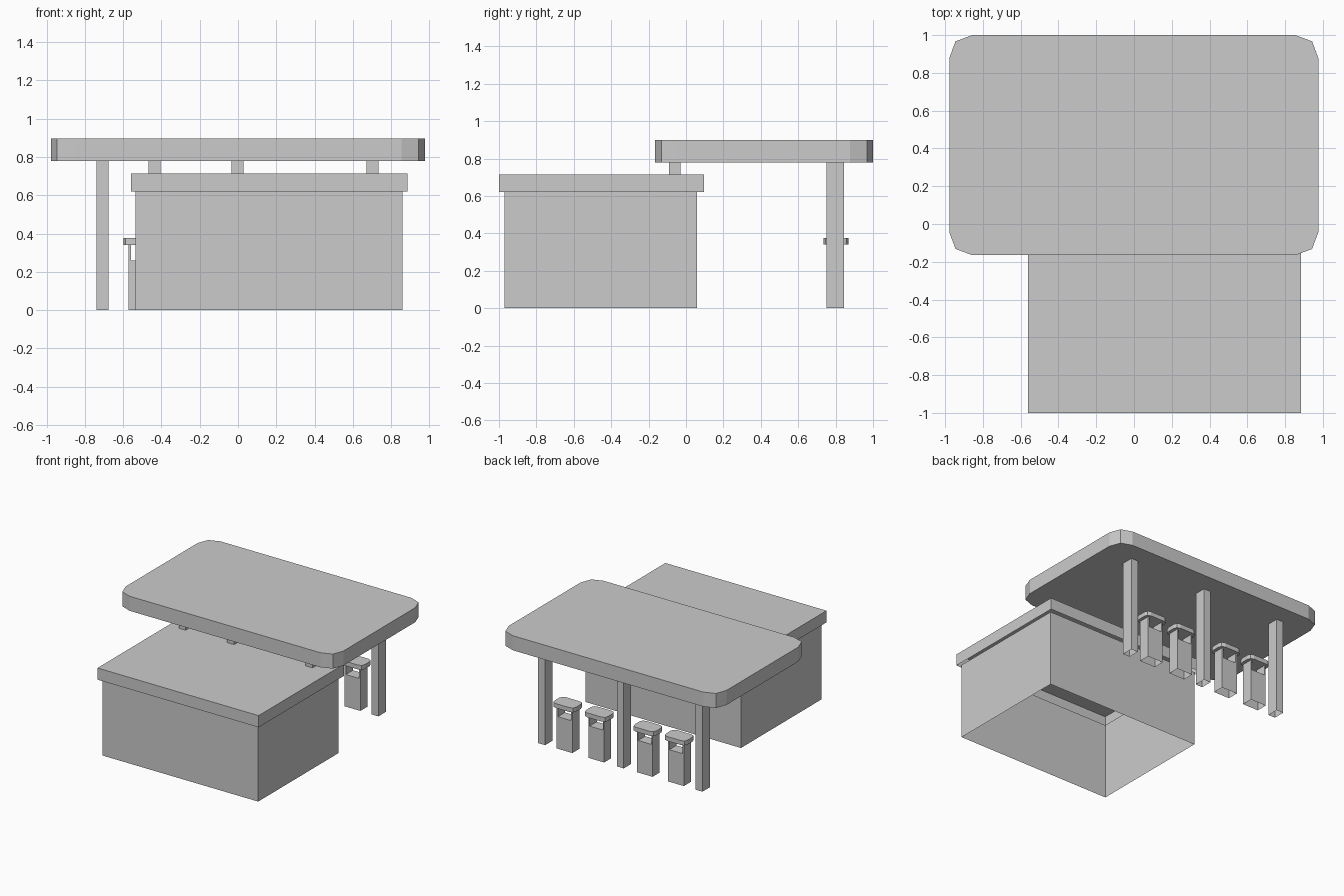
import bpy, bmesh

if "Cube" in bpy.data.objects:
    bpy.data.objects.remove(bpy.data.objects["Cube"])


def prism(name, outline, z0, z1, bottom=True, top=True):
    """Extrude a counter-clockwise plan outline, optionally leaving ends open."""
    bm = bmesh.new()
    lo = [bm.verts.new((x, y, z0)) for x, y in outline]
    hi = [bm.verts.new((x, y, z1)) for x, y in outline]
    n = len(outline)
    for i in range(n):
        j = (i + 1) % n
        bm.faces.new((lo[i], lo[j], hi[j], hi[i]))
    if bottom:
        bm.faces.new(lo[::-1])
    if top:
        bm.faces.new(hi)
    mesh = bpy.data.meshes.new(name)
    bm.to_mesh(mesh)
    bm.free()
    obj = bpy.data.objects.new(name, mesh)
    bpy.context.collection.objects.link(obj)
    return obj


def rect(x0, x1, y0, y1):
    return [(x0, y0), (x1, y0), (x1, y1), (x0, y1)]


def rounded(x0, x1, y0, y1, c):
    """Rectangle with each corner cut by two facets."""
    k = 0.27 * c
    return [(x0, y0 + c), (x0 + k, y0 + k), (x0 + c, y0),
            (x1 - c, y0), (x1 - k, y0 + k), (x1, y0 + c),
            (x1, y1 - c), (x1 - k, y1 - k), (x1 - c, y1),
            (x0 + c, y1), (x0 + k, y1 - k), (x0, y1 - c)]


# Shop building: open wall shell with a lid-like roof
prism("shop_walls", rect(-0.535, 0.86, -0.97, 0.06), 0, 0.62, False, False)
prism("shop_roof", rect(-0.56, 0.885, -1.0, 0.095), 0.62, 0.715, bottom=False)

# Canopy over the forecourt
prism("canopy", rounded(-0.978, 0.976, -0.165, 1.0, 0.122), 0.78, 0.898)

# Tall columns and short roof posts
for x in (-0.708, -0.002, 0.703):
    prism("canopy_column", rect(x - 0.031, x + 0.031, 0.75, 0.845),
          0, 0.78, False, False)
for x in (-0.436, -0.002, 0.703):
    prism("roof_post", rect(x - 0.031, x + 0.031, -0.092, -0.03),
          0.715, 0.78, False, False)

# Fuel pumps: body, two jambs around a window, and a rounded cap
for x in (-0.5, -0.22, 0.215, 0.5):
    a, b, t = x - 0.071, x + 0.071, 0.012
    y0, y1 = 0.752, 0.843
    prism("pump_body", rect(a, b, y0, y1), 0, 0.26, bottom=False)
    for s, e in ((a, a + t), (b - t, b)):
        prism("pump_jamb", rect(s, e, y0, y1), 0.26, 0.34, False, False)
    prism("pump_cap", rounded(x - 0.098, x + 0.098, 0.735, 0.868, 0.036),
          0.34, 0.376)
